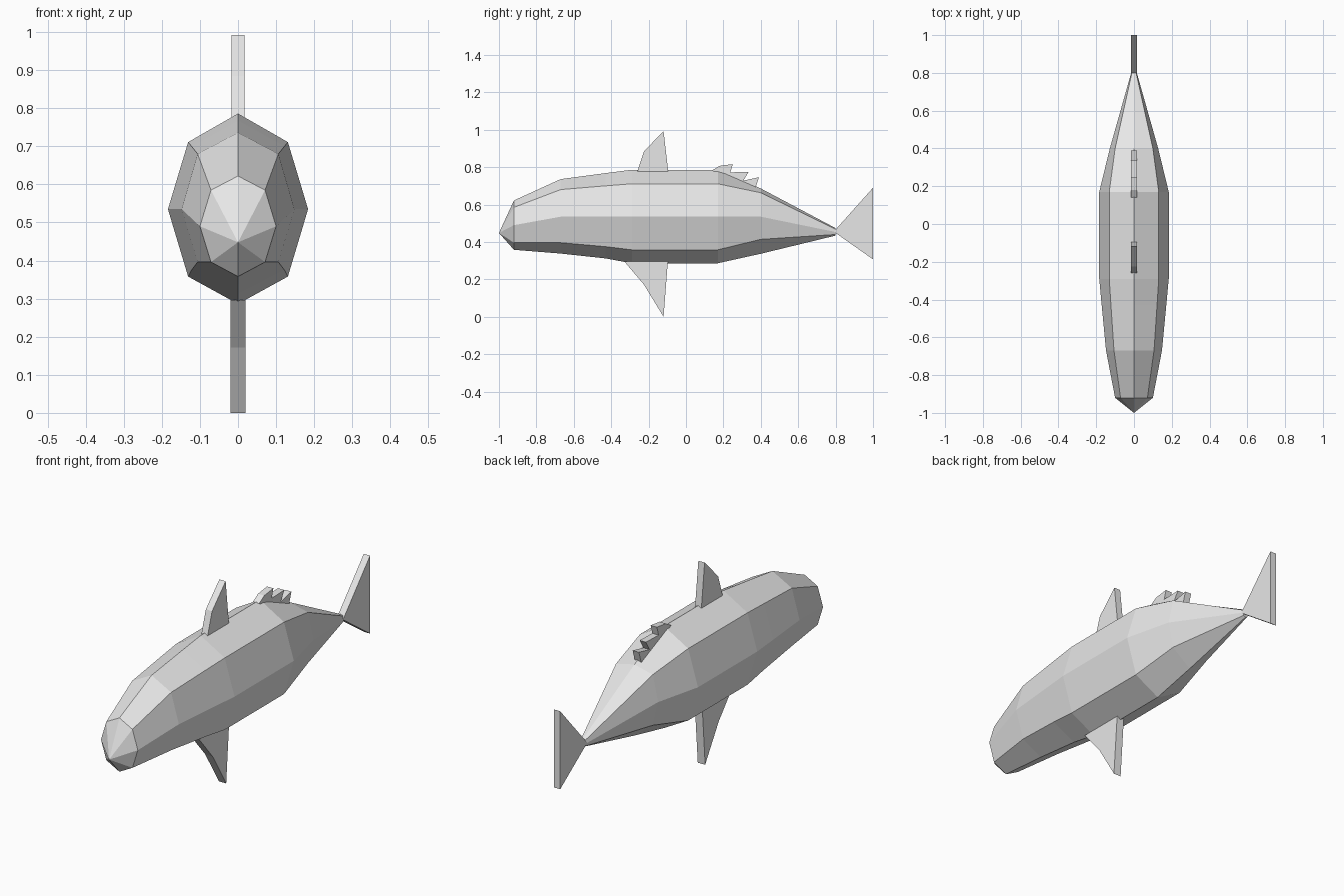
import bpy, bmesh

if "Cube" in bpy.data.objects:
    bpy.data.objects.remove(bpy.data.objects["Cube"])

grey = bpy.data.materials.new("light_grey")
grey.diffuse_color = (0.8, 0.8, 0.8, 1)
grey.use_nodes = True
grey.node_tree.nodes["Principled BSDF"].inputs["Base Color"].default_value = grey.diffuse_color


def finish(name, bm):
    bmesh.ops.recalc_face_normals(bm, faces=bm.faces)
    mesh = bpy.data.meshes.new(name)
    bm.to_mesh(mesh)
    bm.free()
    mesh.materials.append(grey)
    obj = bpy.data.objects.new(name, mesh)
    bpy.context.collection.objects.link(obj)
    return obj


def plate(name, outline, half):
    """Fin: a (y, z) outline given thickness along x."""
    bm = bmesh.new()
    a = [bm.verts.new((-half, y, z)) for y, z in outline]
    b = [bm.verts.new((half, y, z)) for y, z in outline]
    n = len(outline)
    bm.faces.new(a)
    bm.faces.new(b[::-1])
    for i in range(n):
        j = (i + 1) % n
        bm.faces.new((a[i], b[i], b[j], a[j]))
    return finish(name, bm)


# Body rings: y, mid width, shoulder width, then top, shoulder, mid, lower, bottom heights
rings = [
    (-0.92, 0.100, 0.071, 0.622, 0.585, 0.490, 0.396, 0.358),
    (-0.67, 0.148, 0.106, 0.736, 0.680, 0.535, 0.396, 0.338),
    (-0.43, 0.171, 0.122, 0.768, 0.700, 0.535, 0.375, 0.312),
    (-0.29, 0.184, 0.131, 0.786, 0.711, 0.535, 0.358, 0.286),
    (0.17, 0.184, 0.131, 0.786, 0.711, 0.535, 0.358, 0.286),
    (0.40, 0.128, 0.100, 0.686, 0.663, 0.535, 0.414, 0.337),
    (0.80, 0.015, 0.011, 0.474, 0.468, 0.453, 0.440, 0.434),
]
bm = bmesh.new()
loops = []
for y, w, s, top, sh, mid, low, bot in rings:
    pts = [(0, top), (s, sh), (w, mid), (s, low),
           (0, bot), (-s, low), (-w, mid), (-s, sh)]
    loops.append([bm.verts.new((x, y, z)) for x, z in pts])
for r0, r1 in zip(loops, loops[1:]):
    for i in range(8):
        j = (i + 1) % 8
        bm.faces.new((r0[i], r0[j], r1[j], r1[i]))
# Pointed nose and closed tail end
nose = bm.verts.new((0, -1, 0.448))
for i in range(8):
    bm.faces.new((nose, loops[0][(i + 1) % 8], loops[0][i]))
bm.faces.new(loops[-1])
finish("body", bm)

# Fins
plate("dorsal_fin", [(-0.26, 0.777), (-0.225, 0.885), (-0.12, 0.992), (-0.095, 0.777)], 0.017)
plate("belly_fin", [(-0.33, 0.296), (-0.225, 0.172), (-0.12, 0.0), (-0.097, 0.296)], 0.02)
plate("tail_fin", [(0.79, 0.455), (1.0, 0.69), (1.0, 0.307)], 0.017)

# Row of small jagged spines behind the dorsal fin
plate("back_spines", [(0.14, 0.783), (0.18, 0.807), (0.25, 0.816), (0.237, 0.772),
                      (0.335, 0.775), (0.307, 0.728), (0.39, 0.746), (0.37, 0.685),
                      (0.27, 0.72), (0.17, 0.765)], 0.017)
